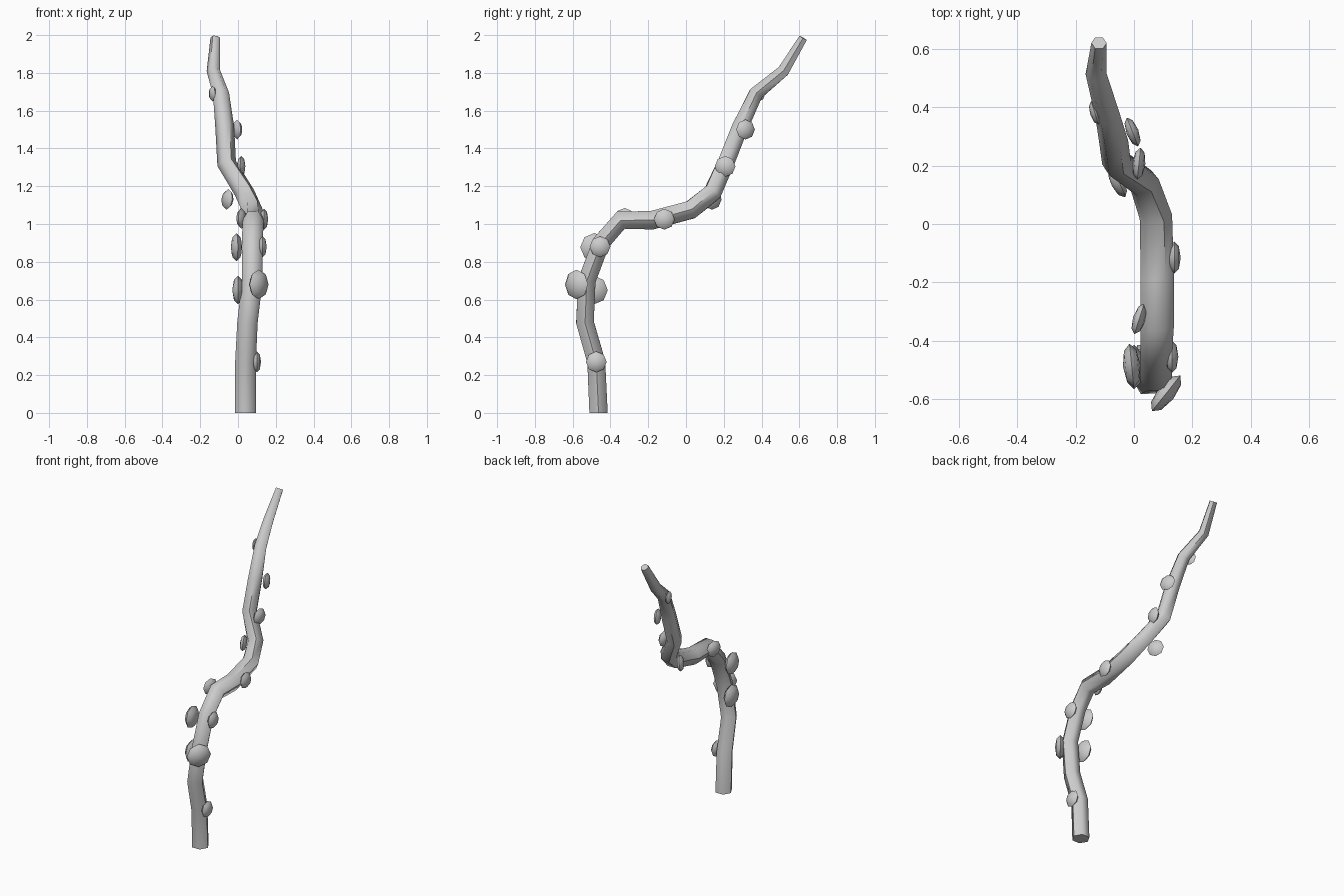
import bpy, bmesh
from math import cos, sin, pi
from mathutils import Vector

if "Cube" in bpy.data.objects:
    bpy.data.objects.remove(bpy.data.objects["Cube"])

# Stem: centreline points with radius (x, y, z, r)
PATH = [
    (0.04, -0.463, 0.0, 0.056), (0.04, -0.475, 0.27, 0.055),
    (0.05, -0.535, 0.48, 0.054), (0.076, -0.525, 0.70, 0.054),
    (0.076, -0.45, 0.90, 0.054), (0.08, -0.345, 1.02, 0.057),
    (0.08, -0.18, 1.02, 0.057), (0.075, 0.025, 1.075, 0.056),
    (0.035, 0.14, 1.165, 0.054), (-0.06, 0.21, 1.32, 0.051),
    (-0.07, 0.285, 1.51, 0.05), (-0.09, 0.37, 1.69, 0.043),
    (-0.13, 0.515, 1.81, 0.036), (-0.12, 0.62, 1.985, 0.026),
]
# Buds: position, radius, facing direction
BUDS = [
    ((0.10, -0.475, 0.27), 0.055, (1, 0, 0)),
    ((0.11, -0.58, 0.68), 0.078, (0.78, -0.62, 0)),
    ((0.0, -0.49, 0.65), 0.076, (-1, 0, 0)),
    ((-0.008, -0.485, 0.877), 0.075, (-1, -0.1, 0)),
    ((0.13, -0.455, 0.88), 0.055, (1, 0, 0)),
    ((0.018, -0.325, 1.03), 0.055, (-0.95, 0.3, 0)),
    ((0.138, -0.115, 1.025), 0.055, (1, 0, 0)),
    ((-0.056, 0.14, 1.13), 0.055, (-0.85, -0.45, 0.1)),
    ((0.017, 0.207, 1.305), 0.055, (1, -0.1, 0)),
    ((-0.005, 0.315, 1.50), 0.053, (0.9, 0.35, 0)),
    ((-0.134, 0.38, 1.69), 0.042, (-0.95, -0.3, 0)),
]


def make_object(name, bm):
    bmesh.ops.recalc_face_normals(bm, faces=bm.faces)
    mesh = bpy.data.meshes.new(name)
    bm.to_mesh(mesh)
    bm.free()
    ob = bpy.data.objects.new(name, mesh)
    bpy.context.collection.objects.link(ob)
    bpy.context.view_layer.objects.active = ob
    for o in bpy.context.selected_objects:
        o.select_set(False)
    ob.select_set(True)
    bpy.ops.object.shade_smooth_by_angle(angle=1.05)
    return ob


# Six-sided crooked stem
bm = bmesh.new()
pts = [Vector(p[:3]) for p in PATH]
rings = []
for i, p in enumerate(pts):
    t_in = (p - pts[i - 1]).normalized() if i else Vector((0, 0, 1))
    t_out = (pts[i + 1] - p).normalized() if i < len(pts) - 1 else t_in
    t = (t_in + t_out).normalized() if i else Vector((0, 0, 1))
    a = Vector((1, 0, 0))
    a = (a - t * a.dot(t)).normalized()
    b = t.cross(a)
    r = PATH[i][3]
    rings.append([bm.verts.new(p + (a * cos(k * pi / 3) + b * sin(k * pi / 3)) * r)
                  for k in range(6)])
for lo, hi in zip(rings, rings[1:]):
    for k in range(6):
        n = (k + 1) % 6
        bm.faces.new((lo[k], lo[n], hi[n], hi[k]))
bm.faces.new(rings[0][::-1])
bm.faces.new(rings[-1])
make_object("stem", bm)

# Flattened lens-shaped buds along the sides
for i, (pos, r, facing) in enumerate(BUDS):
    bm = bmesh.new()
    bmesh.ops.create_uvsphere(bm, u_segments=8, v_segments=4, radius=1)
    bmesh.ops.scale(bm, vec=(r, r, r * 0.4), verts=bm.verts)
    ob = make_object(f"bud_{i + 1}", bm)
    ob.location = pos
    ob.rotation_mode = 'QUATERNION'
    ob.rotation_quaternion = Vector(facing).to_track_quat('Z', 'Y')
